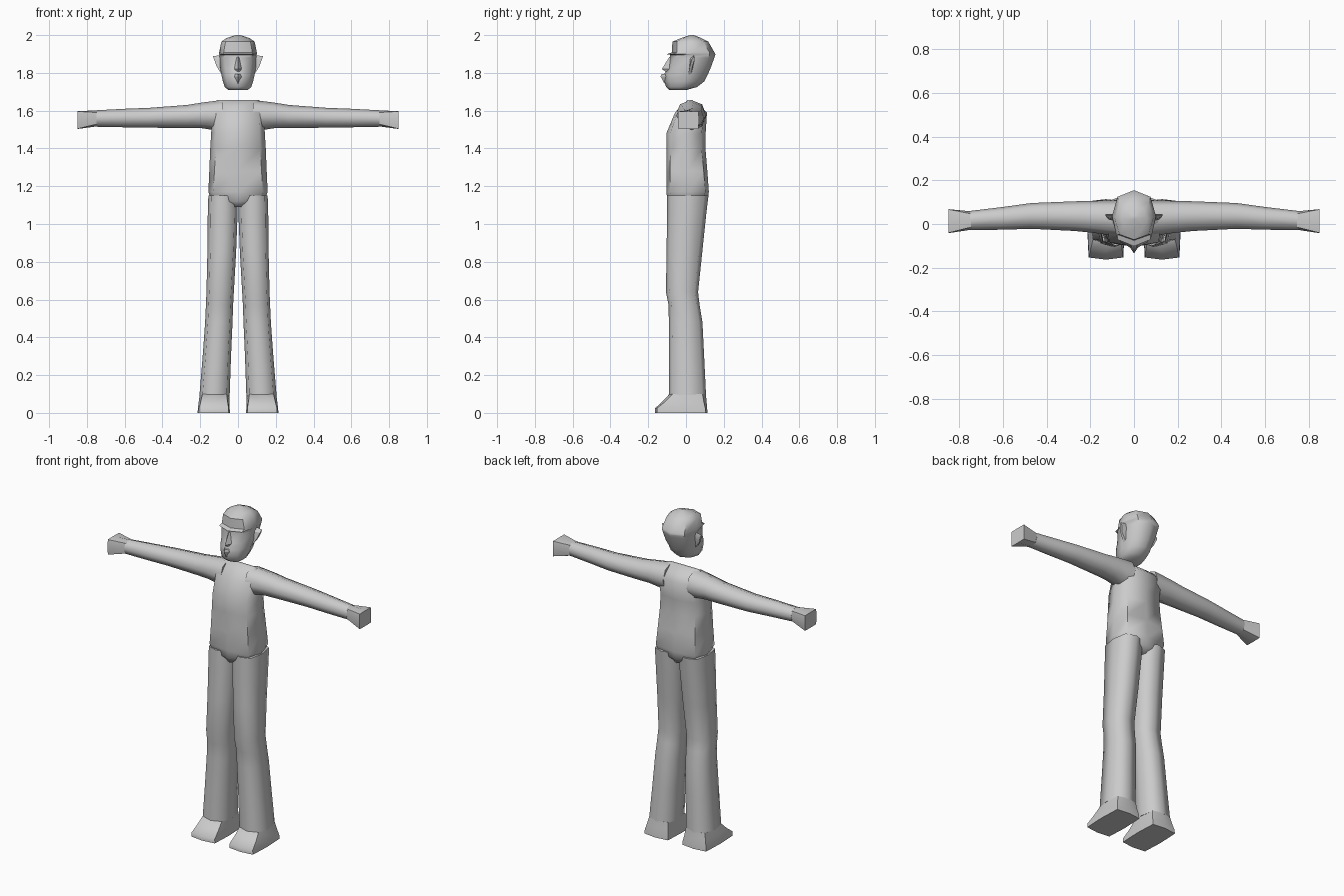
import bpy, bmesh
from math import radians


def make(name, rings, mirror=False, angle=62):
    """Skin a list of equal-length point rings and cap both ends."""
    bm = bmesh.new()
    loops = [[bm.verts.new(p) for p in r] for r in rings]
    n = len(loops[0])
    for a, b in zip(loops, loops[1:]):
        for i in range(n):
            j = (i + 1) % n
            bm.faces.new((a[i], a[j], b[j], b[i]))
    bm.faces.new(loops[0])
    bm.faces.new(loops[-1])
    bmesh.ops.recalc_face_normals(bm, faces=bm.faces)
    me = bpy.data.meshes.new(name)
    bm.to_mesh(me)
    bm.free()
    ob = bpy.data.objects.new(name, me)
    bpy.context.collection.objects.link(ob)
    bpy.ops.object.select_all(action='DESELECT')
    ob.select_set(True)
    bpy.context.view_layer.objects.active = ob
    bpy.ops.object.shade_smooth_by_angle(angle=radians(angle))
    if mirror:
        ob.modifiers.new("mirror", 'MIRROR')
    return ob


def octagon(u0, u1, v0, v1, d):
    """Eight points in a box; d = 0.71 is round, 1 is square."""
    cu, cv, hu, hv = (u0 + u1) / 2, (v0 + v1) / 2, (u1 - u0) / 2, (v1 - v0) / 2
    unit = [(1, 0), (d, d), (0, 1), (-d, d), (-1, 0), (-d, -d), (0, -1), (d, -d)]
    return [(cu + hu * a, cv + hv * b) for a, b in unit]


def level(z, x0, x1, y0, y1, d=0.75):
    return [(x, y, z) for x, y in octagon(x0, x1, y0, y1, d)]


def slice_x(x, y0, y1, z0, z1, d=0.72):
    return [(x, y, z) for y, z in octagon(y0, y1, z0, z1, d)]


# Torso with sloped shoulder ridge
torso = [(1.09, .07, -.08, .09, .75), (1.12, .14, -.098, .112, .78),
         (1.17, .157, -.104, .121, .84), (1.28, .152, -.103, .113, .82),
         (1.40, .147, -.104, .103, .80), (1.48, .142, -.104, .104, .80),
         (1.59, .138, -.058, .111, .85), (1.625, .125, -.025, .075, .85),
         (1.657, .11, .01, .032, .85)]
make("torso", [level(z, -w, w, f, b, d) for z, w, f, b, d in torso])

# Arms
arm = [(.08, -.055, .108, 1.49, 1.657), (.19, -.04, .106, 1.507, 1.643),
       (.27, -.032, .104, 1.508, 1.63), (.47, -.022, .096, 1.51, 1.615),
       (.60, -.026, .078, 1.512, 1.61), (.75, -.028, .06, 1.515, 1.602)]
make("arm", [slice_x(*r) for r in arm], mirror=True)

# Hands, flaring to a square end
make("hand", [slice_x(.745, -.026, .058, 1.517, 1.602, .72),
              slice_x(.85, -.042, .068, 1.503, 1.597, .98)], mirror=True)

# Trouser legs
leg = [(1.15, .005, .157, -.100, .119), (1.06, .002, .160, -.100, .108),
       (.85, .010, .162, -.103, .086), (.64, .022, .167, -.106, .064),
       (.57, .026, .170, -.092, .072), (.48, .029, .174, -.091, .087),
       (.30, .037, .187, -.091, .096), (.095, .044, .204, -.091, .106)]
make("leg", [level(*r, .8) for r in leg], mirror=True)

# Feet
foot = [(.10, .046, .202, -.088, .105, .82), (.06, .045, .208, -.125, .109, .87),
        (.025, .044, .212, -.163, .112, .93), (0, .043, .214, -.163, .114, .93)]
make("foot", [level(*r) for r in foot], mirror=True)

# Head with overhanging brow
head = [(1.71, .052, -.088, .005, .78), (1.725, .07, -.105, .058, .74),
        (1.755, .08, -.116, .097, .71), (1.79, .088, -.118, .115, .70),
        (1.825, .094, -.096, .130, .72), (1.88, .098, -.085, .150, .74),
        (1.896, .098, -.084, .155, .75), (1.899, .1, -.102, .155, .76),
        (1.908, .1, -.075, .151, .76), (1.965, .088, -.072, .118, .75),
        (1.985, .06, -.025, .08, .75), (2.0, .012, .02, .04, .75)]
make("head", [level(z, -w, w, f, b, d) for z, w, f, b, d in head], angle=50)

# Nose and mouth
make("nose", [[(-.007, -.08, 1.885), (0, -.088, 1.885), (.007, -.08, 1.885)],
              [(-.02, -.088, 1.82), (0, -.128, 1.82), (.02, -.088, 1.82)],
              [(-.016, -.09, 1.805), (0, -.11, 1.808), (.016, -.09, 1.805)]], angle=30)
make("mouth", [[(-.02, -.1, 1.795), (0, -.128, 1.795), (.02, -.1, 1.795)],
               [(-.024, -.1, 1.78), (0, -.135, 1.782), (.024, -.1, 1.78)],
               [(-.016, -.09, 1.745), (0, -.115, 1.745), (.016, -.09, 1.745)]], angle=30)

# Ears, thin blades flaring outward
profile = [(.012, 1.79), (.02, 1.875), (.042, 1.895), (.046, 1.865), (.028, 1.795)]
outer = [(.02, 1.835), (.03, 1.87), (.042, 1.888), (.046, 1.87), (.034, 1.835)]
make("ear", [[(.085, y, z) for y, z in profile],
             [(.098 + (z - 1.79) * .35, y, z) for y, z in outer]], mirror=True, angle=30)
